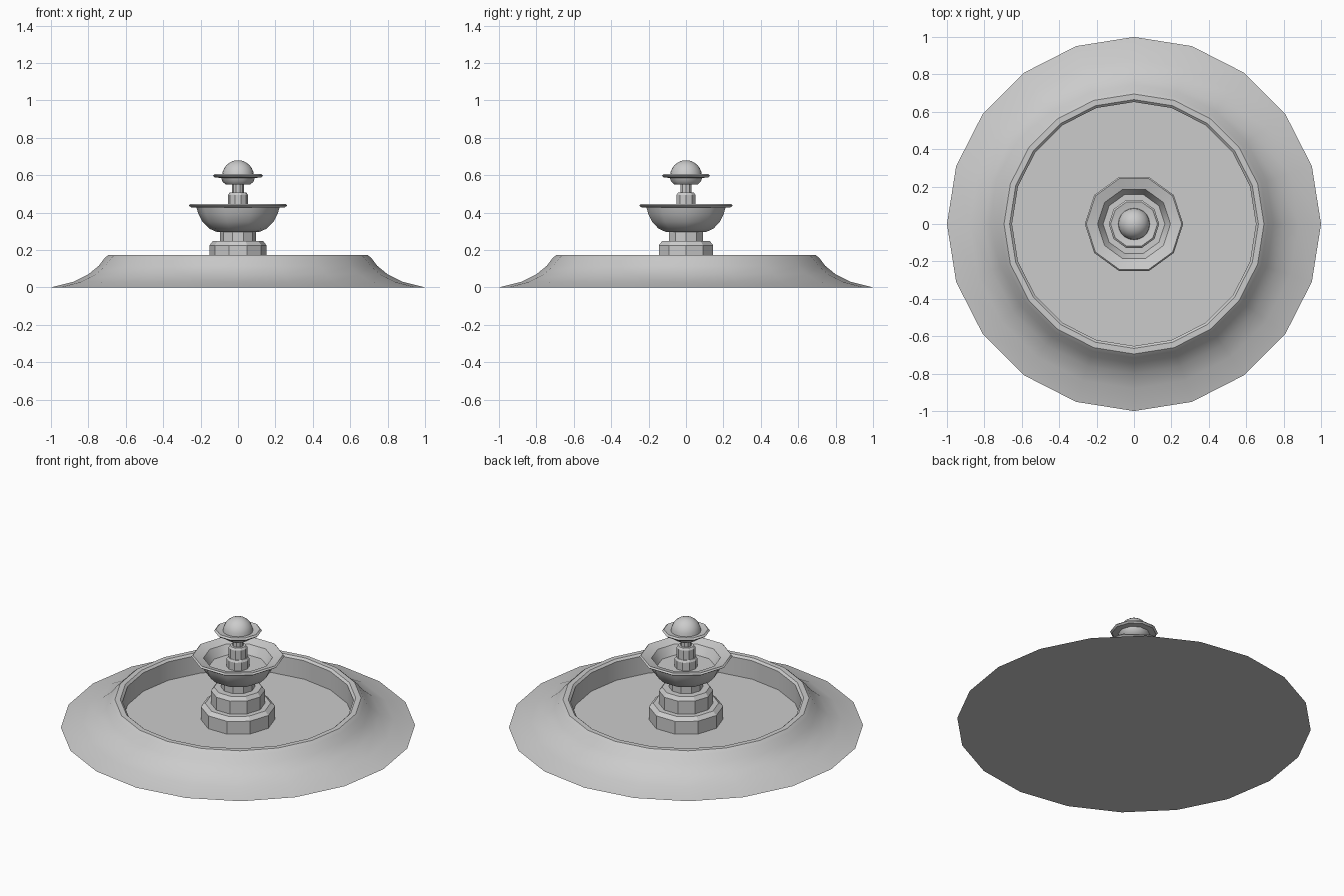
import bpy, bmesh, math

if "Cube" in bpy.data.objects:
    bpy.data.objects.remove(bpy.data.objects["Cube"])


def lathe(name, profile, sides, smooth_angle=None):
    """Spin an (r, z) profile around z; open ends are capped with n-gons."""
    bm = bmesh.new()
    rings = []
    for r, z in profile:
        if r == 0:
            rings.append([bm.verts.new((0, 0, z))] * sides)
        else:
            rings.append([bm.verts.new((r * math.cos(2 * math.pi * i / sides),
                                        r * math.sin(2 * math.pi * i / sides), z))
                          for i in range(sides)])
    for a, b in zip(rings, rings[1:]):
        for i in range(sides):
            j = (i + 1) % sides
            quad = list(dict.fromkeys((a[i], a[j], b[j], b[i])))
            bm.faces.new(quad)
    for ring in (rings[0], rings[-1]):
        if len(set(ring)) == sides:
            bm.faces.new(ring)
    bmesh.ops.recalc_face_normals(bm, faces=bm.faces)
    mesh = bpy.data.meshes.new(name)
    bm.to_mesh(mesh)
    bm.free()
    obj = bpy.data.objects.new(name, mesh)
    bpy.context.collection.objects.link(obj)
    if smooth_angle:
        bpy.ops.object.select_all(action='DESELECT')
        obj.select_set(True)
        bpy.context.view_layer.objects.active = obj
        bpy.ops.object.shade_smooth_by_angle(angle=math.radians(smooth_angle))
    return obj


# Pool: flared skirt, thin rim, inner wall and floor
lathe("basin", [(1, 0), (0.88, 0.03), (0.80, 0.07), (0.745, 0.115),
                (0.715, 0.155), (0.695, 0.172), (0.665, 0.172),
                (0.652, 0.16), (0.652, 0.045)], 20, 30)

# Stepped pedestal with chamfered tiers and neck
lathe("pedestal_lower", [(0.21, 0.04), (0.21, 0.125), (0.185, 0.145)], 10)
lathe("pedestal_upper", [(0.153, 0.14), (0.153, 0.225), (0.135, 0.247)], 10)
lathe("pedestal_neck", [(0.096, 0.24), (0.096, 0.305)], 10)

# Large bowl, hollow, with wide lip
lathe("large_bowl", [(0.115, 0.297), (0.155, 0.315), (0.19, 0.35),
                     (0.213, 0.395), (0.222, 0.428), (0.25, 0.428),
                     (0.263, 0.437), (0.255, 0.446), (0.195, 0.428),
                     (0.165, 0.375)], 10, 35)

# Stepped column inside the bowl
lathe("column_base", [(0.064, 0.37), (0.064, 0.425), (0.056, 0.437)], 10)
lathe("column_middle", [(0.053, 0.43), (0.053, 0.495), (0.045, 0.507)], 10)
lathe("column_neck", [(0.031, 0.50), (0.031, 0.56)], 10)

# Small upper dish and its dome
lathe("small_dish", [(0.065, 0.55), (0.083, 0.565), (0.09, 0.585),
                     (0.125, 0.588), (0.135, 0.597), (0.125, 0.606),
                     (0.085, 0.597)], 10, 35)
dome = [(0.085 * math.cos(math.radians(a)), 0.595 + 0.085 * math.sin(math.radians(a)))
        for a in range(0, 90, 15)]
lathe("dome", dome + [(0, 0.68)], 20, 40)
